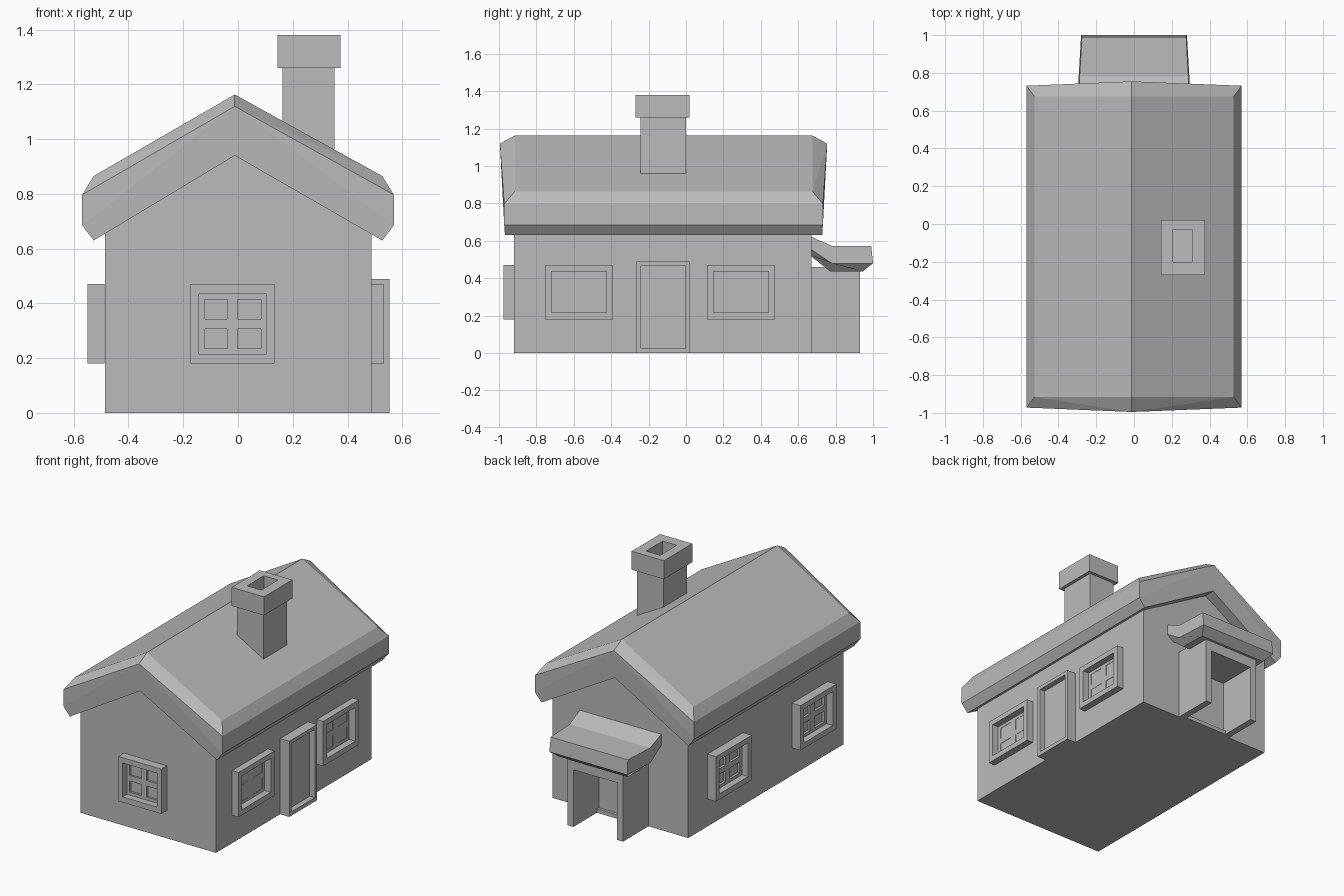
import bpy, bmesh
from math import pi
from mathutils import Matrix, Vector

if "Cube" in bpy.data.objects:
    bpy.data.objects.remove(bpy.data.objects["Cube"])

GREY = (0.5, 0.5, 0.5, 1)
mat = bpy.data.materials.new("plain_grey")
mat.use_nodes = True
mat.diffuse_color = GREY
mat.node_tree.nodes["Principled BSDF"].inputs["Base Color"].default_value = GREY


def finish(name, bm):
    bmesh.ops.remove_doubles(bm, verts=bm.verts, dist=1e-4)
    bmesh.ops.recalc_face_normals(bm, faces=bm.faces)
    mesh = bpy.data.meshes.new(name)
    bm.to_mesh(mesh)
    bm.free()
    mesh.materials.append(mat)
    obj = bpy.data.objects.new(name, mesh)
    bpy.context.collection.objects.link(obj)
    return obj


def prism(name, outline, y0, y1):
    """Extrude an x-z outline along y."""
    bm = bmesh.new()
    face = bm.faces.new([bm.verts.new((x, y0, z)) for x, z in outline])
    ext = bmesh.ops.extrude_face_region(bm, geom=[face])["geom"]
    bmesh.ops.translate(bm, vec=(0, y1 - y0, 0),
                        verts=[v for v in ext if isinstance(v, bmesh.types.BMVert)])
    return finish(name, bm)


def relief(name, place, us, vs, depths, closed=False):
    """Stepped panel: a grid of cells, each raised to its own depth."""
    bm = bmesh.new()

    def quad(*pts):
        bm.faces.new([bm.verts.new(place @ Vector(p)) for p in pts])

    def depth(i, j):
        inside = 0 <= i < len(us) - 1 and 0 <= j < len(vs) - 1
        return depths(i, j) if inside else 0

    for i in range(len(us) - 1):
        for j in range(len(vs) - 1):
            d = depth(i, j)
            if d == 0:
                continue
            ring = [(us[i], vs[j]), (us[i + 1], vs[j]),
                    (us[i + 1], vs[j + 1]), (us[i], vs[j + 1])]
            quad(*[(u, v, d) for u, v in ring])
            if closed:
                quad(*[(u, v, 0) for u, v in reversed(ring)])
            for k, (di, dj) in enumerate([(0, -1), (1, 0), (0, 1), (-1, 0)]):
                low = depth(i + di, j + dj)
                if low < d:
                    a, b = ring[k], ring[(k + 1) % 4]
                    quad((*a, low), (*b, low), (*b, d), (*a, d))
    return finish(name, bm)


def on_wall(angle, x, y, z):
    """Panel frame: u along the wall, v up, depth outward (0 is front)."""
    return (Matrix.Translation((x, y, z)) @ Matrix.Rotation(angle, 4, 'Z')
            @ Matrix.Rotation(pi / 2, 4, 'X'))


# House body with gable ends
prism("house_walls", [(-.485, 0), (.487, 0), (.487, .655), (-.012, .95), (-.485, .665)],
      -.92, .67)

# Roof: two bevelled slabs joined at the ridge
RIDGE = -.012
bm = bmesh.new()
for side in (-1, 1):
    pts = []
    for end in (-1, 1):
        for x, z, y in [(0, 1.163, .795), (0, 1.12, .875), (0, .94, .865),
                        (.527, .865, .795), (.569, .797, .852),
                        (.569, .685, .852), (.527, .63, .848)]:
            px = RIDGE if x == 0 else side * x
            pts.append(bm.verts.new((px, end * y - .12, z)))
    bmesh.ops.convex_hull(bm, input=pts)
middle = [f for f in bm.faces if all(abs(v.co.x - RIDGE) < 1e-5 for v in f.verts)]
bmesh.ops.delete(bm, geom=middle, context='FACES')
bmesh.ops.dissolve_limit(bm, angle_limit=.03, verts=bm.verts, edges=bm.edges)
finish("roof", bm)

# Chimney shaft and hollow cap
prism("chimney_shaft", [(.163, .9), (.353, .9), (.353, 1.262), (.163, 1.262)], -.243, 0)
relief("chimney_cap", Matrix.Translation((0, 0, 1.26)),
       [.144, .206, .307, .375], [-.27, -.2, -.03, .02],
       lambda i, j: 0 if (i, j) == (1, 1) else .12, closed=True)


# Windows: raised frame, panel and four sunken panes
def window(name, place, half):
    def depths(i, j):
        if i in (0, 6) or j in (0, 6):
            return .062
        return .003 if i in (2, 4) and j in (2, 4) else .018
    us = [half * f for f in (-1, -.8, -.67, -.12, .12, .67, .8, 1)]
    vs = [-.145, -.109, -.089, -.018, .018, .09, .11, .145]
    relief(name, place, us, vs, depths)


window("front_window", on_wall(0, -.02, -.915, .325), .154)
for label, y in (("front", -.572), ("rear", .294)):
    window("plain_side_window_" + label, on_wall(pi / 2, .471, y, .325), .183)
    window("paned_side_window_" + label, on_wall(-pi / 2, -.487, y, .325), .183)

# Side door: frame with sunken leaf
relief("side_door", on_wall(pi / 2, .487, -.122, 0),
       [-.142, -.118, .118, .142], [0, .025, .467, .49],
       lambda i, j: .03 if (i, j) == (1, 1) else .066)

# Rear porch: open bay with side walls and lintel
relief("porch_walls", on_wall(pi, 0, .67, 0), [-.2, -.156, .156, .2], [0, .37, .46],
       lambda i, j: 0 if (i, j) == (1, 0) else .26)
relief("porch_door_sill", on_wall(pi, 0, .67, 0), [-.156, .156], [0, .025],
       lambda i, j: .02)

# Porch roof: bent canopy, chamfered underneath; (y, z, half width)
canopy = [(.66, .625, .293), (.78, .573, .288), (.99, .573, .276), (1, .48, .28),
          (.945, .437, .245), (.77, .437, .25), (.66, .525, .25), (.66, .56, .295),
          (.78, .48, .293)]
bm = bmesh.new()
ends = [[bm.verts.new((s * w, y, z)) for y, z, w in canopy] for s in (-1, 1)]
for e in ends:
    bm.faces.new([e[k] for k in (0, 1, 2, 3, 8, 7)])
    bm.faces.new([e[k] for k in (7, 8, 3, 4, 5, 6)])
for k in range(8):
    n = (k + 1) % 8
    bm.faces.new([ends[0][k], ends[0][n], ends[1][n], ends[1][k]])
finish("porch_roof", bm)
